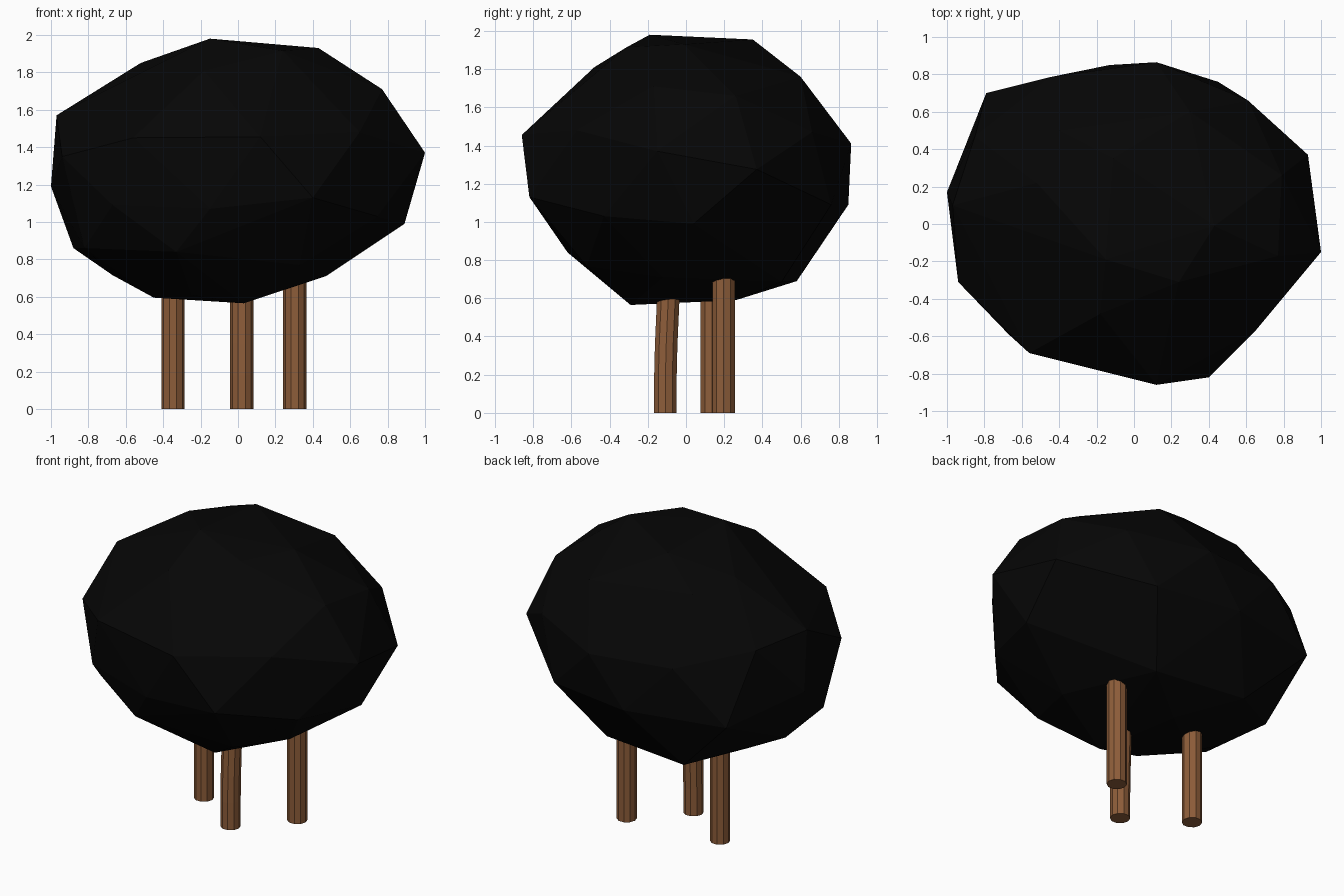
import bpy, bmesh, math

if "Cube" in bpy.data.objects:
    bpy.data.objects.remove(bpy.data.objects["Cube"])


def material(name, color):
    m = bpy.data.materials.new(name)
    m.diffuse_color = (*color, 1)
    m.use_nodes = True
    m.node_tree.nodes["Principled BSDF"].inputs["Base Color"].default_value = m.diffuse_color
    return m


black = material("black_foliage", (0.0018, 0.0018, 0.0018))
brown = material("brown_bark", (0.27, 0.11, 0.042))


def add_object(name, bm, mat):
    bmesh.ops.recalc_face_normals(bm, faces=bm.faces[:])
    mesh = bpy.data.meshes.new(name)
    bm.to_mesh(mesh)
    bm.free()
    mesh.materials.append(mat)
    ob = bpy.data.objects.new(name, mesh)
    bpy.context.collection.objects.link(ob)
    return ob


# Canopy: faceted blob, the convex hull of its corner points
corners = [
    (-.15, -.19, 1.98), (.43, -.01, 1.93), (-.11, .35, 1.955), (.24, -.31, 1.915),
    (.30, .60, 1.76), (.77, -.17, 1.71), (.79, .26, 1.66), (1.0, -.15, 1.37),
    (.93, .37, 1.275), (.89, .04, .99), (.45, .76, 1.09), (.12, .865, 1.41),
    (-.13, .85, 1.09), (.61, .66, 1.47), (-.39, .58, .69), (.24, .50, .685),
    (.47, -.12, .71), (.745, -.43, 1.03), (.33, -.52, .77), (.03, -.29, .565),
    (-.33, -.62, .84), (-.45, 0, .595), (-.67, .02, .715), (-.10, .26, .59),
    (-.25, -.27, .61), (-.88, .20, .86), (-.82, -.29, .86), (-1.0, .17, 1.19),
    (-.79, .70, 1.09), (-.85, .47, 1.54), (-.97, .10, 1.57), (-.94, -.31, 1.35),
    (-.67, -.59, 1.09), (-.56, -.69, 1.45), (.12, -.86, 1.455), (.40, -.82, 1.13),
    (-.18, -.48, 1.81), (-.52, .22, 1.85), (-.40, .50, 1.81), (-.45, .785, 1.43),
    (.65, -.57, 1.48), (-.15, -.76, 1.07),
]
bm = bmesh.new()
for p in corners:
    bm.verts.new(p)
bmesh.ops.convex_hull(bm, input=bm.verts[:])
loose = [v for v in bm.verts if not v.link_faces]
bmesh.ops.delete(bm, geom=loose, context='VERTS')
add_object("canopy", bm, black)


# Trunks: faceted poles lofted along (x, y, z) paths
def trunk(name, path, radius=.062, sides=10):
    bm = bmesh.new()
    rings = []
    for x, y, z in path:
        rings.append([bm.verts.new((x + radius * math.cos(2 * math.pi * i / sides),
                                    y + radius * math.sin(2 * math.pi * i / sides), z))
                      for i in range(sides)])
    for a, b in zip(rings, rings[1:]):
        for i in range(sides):
            j = (i + 1) % sides
            bm.faces.new((a[i], a[j], b[j], b[i]))
    bm.faces.new(rings[0])
    bm.faces.new(rings[-1])
    add_object(name, bm, brown)


trunk("left_trunk", [(-.348, .135, 0), (-.348, .135, .74)])
trunk("right_trunk", [(.303, .197, 0), (.303, .197, .74)])
trunk("middle_bent_trunk", [(.02, -.108, 0), (.02, -.108, .18), (.02, -.104, .35),
                            (.02, -.093, .6), (.02, -.088, .7)])
